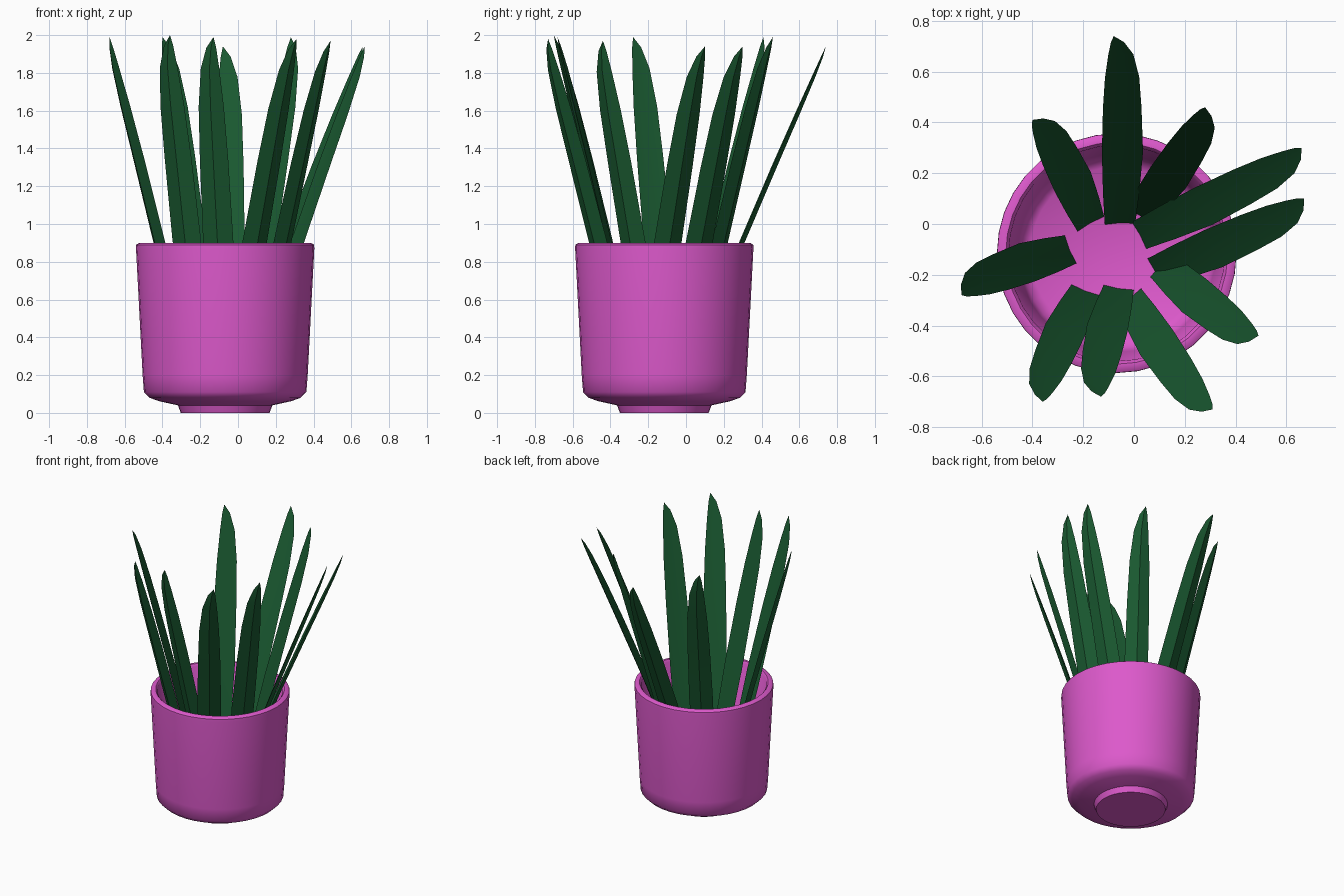
import bpy, bmesh, math
from mathutils import Vector

if "Cube" in bpy.data.objects:
    bpy.data.objects.remove(bpy.data.objects["Cube"])


def material(name, rgb):
    m = bpy.data.materials.new(name)
    m.diffuse_color = (*rgb, 1)
    m.use_nodes = True
    m.node_tree.nodes["Principled BSDF"].inputs["Base Color"].default_value = m.diffuse_color
    return m


def finish(bm, name, mat, angle):
    bmesh.ops.recalc_face_normals(bm, faces=bm.faces[:])
    me = bpy.data.meshes.new(name)
    bm.to_mesh(me)
    bm.free()
    ob = bpy.data.objects.new(name, me)
    bpy.context.collection.objects.link(ob)
    me.materials.append(mat)
    bpy.ops.object.select_all(action='DESELECT')
    ob.select_set(True)
    bpy.context.view_layer.objects.active = ob
    bpy.ops.object.shade_smooth_by_angle(angle=math.radians(angle))
    return ob


pink = material("pink_glaze", (0.72, 0.10, 0.60))
green = material("leaf_green", (0.01, 0.10, 0.03))

# Pot: lathed profile with a small foot, rounded rim and hollow inside
profile = [(0, 0), (0.235, 0), (0.25, 0.04), (0.35, 0.062), (0.40, 0.08),
           (0.43, 0.11), (0.437, 0.2), (0.472, 0.87), (0.471, 0.89), (0.455, 0.9),
           (0.437, 0.9), (0.425, 0.885), (0.39, 0.22), (0.375, 0.165), (0.34, 0.14), (0, 0.135)]
bm = bmesh.new()
verts = [bm.verts.new((r, 0, z)) for r, z in profile]
edges = [bm.edges.new(p) for p in zip(verts, verts[1:])]
bmesh.ops.spin(bm, geom=verts + edges, axis=(0, 0, 1), cent=(0, 0, 0),
               angle=math.tau, steps=36)
bmesh.ops.remove_doubles(bm, verts=bm.verts[:], dist=1e-4)
pot = finish(bm, "pot", pink, 50)
pot.location = (-0.068, -0.115, 0)

# Leaf outline: height fraction, clockwise edge, anticlockwise edge, keel depth
OUTLINE = [(0, -0.06, 0.06, 0.022), (0.2, -0.08, 0.063, 0.025), (0.42, -0.10, 0.062, 0.027),
           (0.65, -0.10, 0.052, 0.027), (0.8, -0.095, 0.04, 0.024),
           (0.91, -0.075, 0.024, 0.018), (0.97, -0.04, 0.012, 0.01)]
BASE_Z = 0.14


def leaf(name, base, tip, top):
    """Keeled blade rising from base to tip, both given in plan."""
    base, tip = Vector(base), Vector(tip)
    out = (tip - base).normalized()
    side = Vector((-out.y, out.x))

    def point(t, s, u):
        p = base + (tip - base) * t ** 1.12 + side * s + out * u
        return bm.verts.new((p.x, p.y, BASE_Z + (top - BASE_Z) * t))

    bm = bmesh.new()
    rings = []
    for t, a, b, k in OUTLINE:
        mid = (a + b) / 2
        rings.append([point(t, a, 0), point(t, mid, k), point(t, b, 0), point(t, mid, k * 0.2)])
    for lo, hi in zip(rings, rings[1:]):
        for i in range(4):
            j = (i + 1) % 4
            bm.faces.new((lo[i], lo[j], hi[j], hi[i]))
    end = point(1, 0, 0)
    for i in range(4):
        bm.faces.new((rings[-1][i], rings[-1][(i + 1) % 4], end))
    bm.faces.new(rings[0])
    finish(bm, name, green, 25)


# Ring of leaves: base, tip, top height
LEAVES = [((-0.17, 0.00), (-0.40, 0.41), 1.99), ((-0.055, 0.00), (-0.08, 0.74), 1.94),
          ((0.02, 0.03), (0.28, 0.46), 1.99), ((0.02, -0.045), (0.66, 0.30), 1.94),
          ((0.08, -0.19), (0.67, 0.10), 1.94), ((0.10, -0.16), (0.49, -0.44), 1.97),
          ((-0.02, -0.29), (0.31, -0.73), 1.98), ((-0.06, -0.25), (-0.13, -0.68), 1.99),
          ((-0.19, -0.26), (-0.36, -0.70), 2.0), ((-0.25, -0.10), (-0.68, -0.28), 1.99)]
for n, (b, t, z) in enumerate(LEAVES, 1):
    leaf(f"leaf_{n:02d}", b, t, z)
